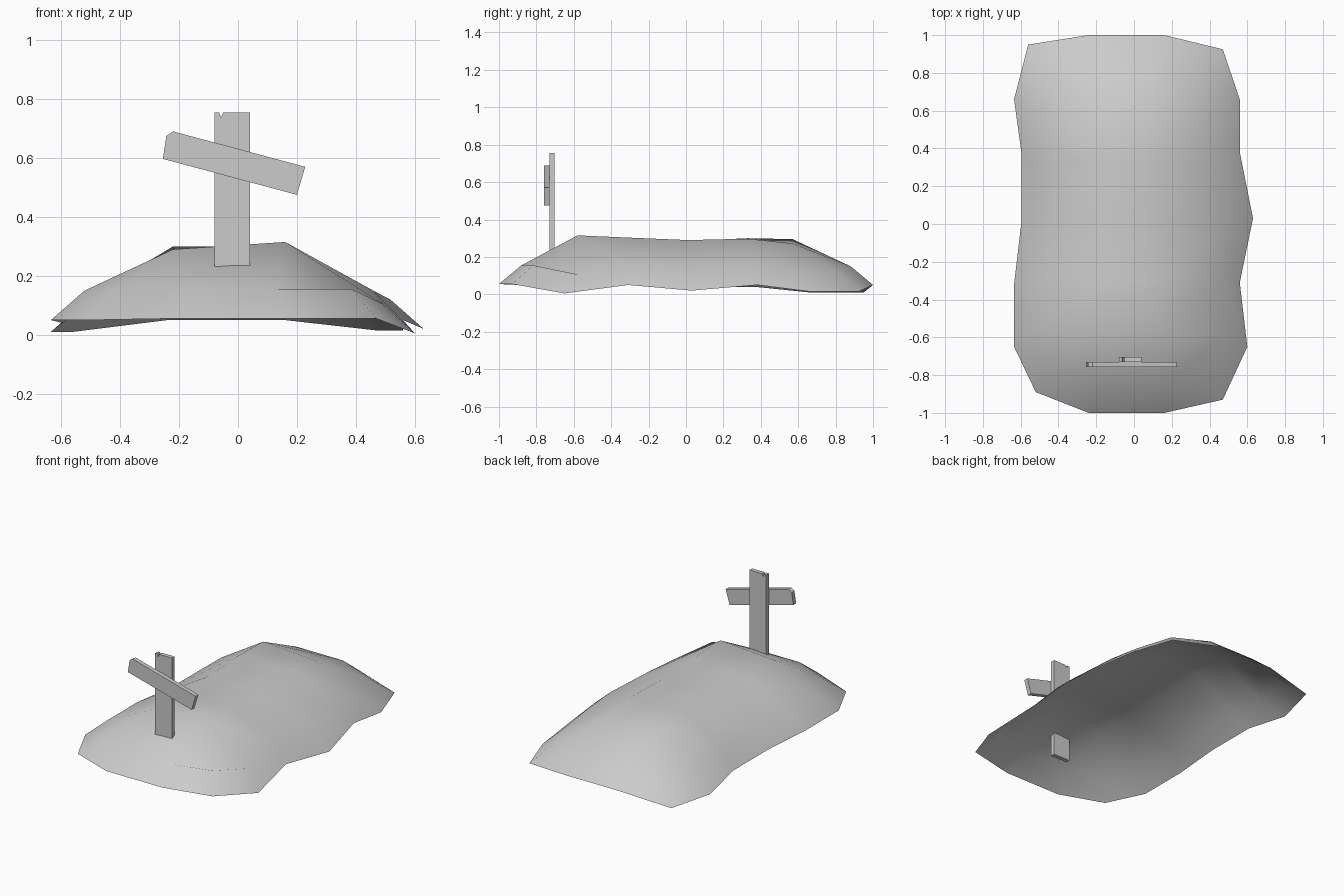
import bpy
import bmesh
from mathutils import Vector

cube = bpy.data.objects.get("Cube")
if cube:
    bpy.data.objects.remove(cube, do_unlink=True)

grey = bpy.data.materials.new("plain grey")
grey.use_nodes = True
colour = (0.6, 0.6, 0.6, 1)
grey.diffuse_color = colour
grey.node_tree.nodes["Principled BSDF"].inputs["Base Color"].default_value = colour


def finish(bm, name):
    mesh = bpy.data.meshes.new(name)
    bm.to_mesh(mesh)
    bm.free()
    mesh.materials.append(grey)
    obj = bpy.data.objects.new(name, mesh)
    bpy.context.collection.objects.link(obj)
    return obj


def plank(name, outline, y_front, y_back):
    """Board cut to an outline in the x-z plane and given thickness in y."""
    bm = bmesh.new()
    face = bm.faces.new([bm.verts.new((x, y_front, z)) for x, z in outline])
    grown = bmesh.ops.extrude_face_region(bm, geom=[face], use_keep_orig=True)
    moved = [v for v in grown["geom"] if isinstance(v, bmesh.types.BMVert)]
    bmesh.ops.translate(bm, verts=moved, vec=(0, y_back - y_front, 0))
    bmesh.ops.recalc_face_normals(bm, faces=bm.faces)
    return finish(bm, name)


# Mound: ground rim, anticlockwise from the front right corner
rim = [(-.52, -.89, .05), (-.24, -1, .055), (.16, -1, .055), (.47, -.93, .055),
       (.6, -.65, .005), (.56, -.31, .05), (.63, .03, .02), (.56, .38, .05),
       (.56, .66, .015), (.47, .925, .015), (.16, 1, .05), (-.24, 1, .05),
       (-.56, .95, .01), (-.635, .66, .01), (-.595, .37, .04), (-.595, .02, .04),
       (-.635, -.32, .05), (-.635, -.65, .05)]
# Crest rows: y, height on the right, height on the left
crest = [(-.58, .29, .315), (-.3, .285, .303), (.01, .285, .29),
         (.33, .3, .297), (.57, .295, .272)]

bm = bmesh.new()
outer = [bm.verts.new(p) for p in rim]
shoulder = [bm.verts.new((x * .82, y * .88, z + .1)) for x, y, z in rim]
right = [bm.verts.new((-.22, y, zr)) for y, zr, zl in crest]
left = [bm.verts.new((.16, y, zl)) for y, zr, zl in crest]

# Skirt between the rim and the shoulder
for i in range(len(rim)):
    j = (i + 1) % len(rim)
    bm.faces.new((outer[i], outer[j], shoulder[j], shoulder[i]))

# Cap: four columns running front to back
s = shoulder
columns = [[s[0]] + s[:11:-1],
           [s[1]] + right + [s[11]],
           [s[2]] + left + [s[10]],
           s[3:10]]
for a, b in zip(columns, columns[1:]):
    for k in range(len(a) - 1):
        bm.faces.new((a[k], b[k], b[k + 1], a[k + 1]))
mound = finish(bm, "earth_mound")
for poly in mound.data.polygons:
    poly.use_smooth = True

# Upright with a small split in its top
plank("marker_upright",
      [(-.08, .1), (.04, .1), (.04, .755), (-.05, .755), (-.058, .737),
       (-.064, .755), (-.08, .755)], -.73, -.703)

# Tilted crossbar with one chipped corner
plank("marker_crossbar",
      [(-.255, .597), (.2, .475), (.228, .57), (-.22, .69), (-.243, .675)],
      -.758, -.73)
